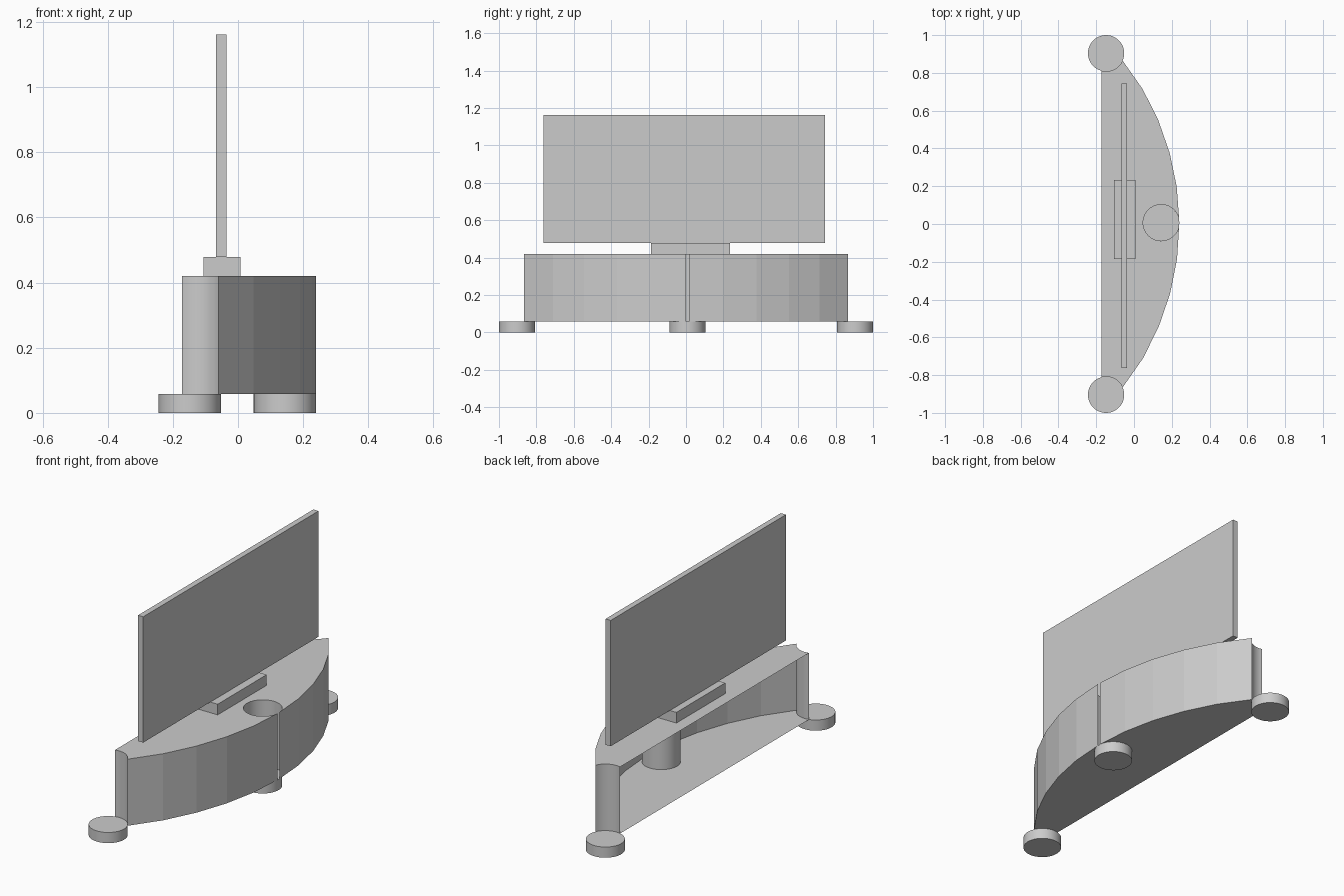
import bpy, bmesh
from math import sin, cos, asin, pi, radians

if "Cube" in bpy.data.objects:
    bpy.data.objects.remove(bpy.data.objects["Cube"])

GREY = (0.6, 0.6, 0.6, 1)
grey = bpy.data.materials.new("plain grey")
grey.use_nodes = True
grey.diffuse_color = GREY
grey.node_tree.nodes["Principled BSDF"].inputs["Base Color"].default_value = GREY

FOOT_R, FOOT_H, TOP = 0.096, 0.058, 0.42
END_X, END_Y = -0.148, 0.904          # end feet
MID_X, MID_Y = 0.144, 0.007           # front foot and bore
ARC_R, FRONT_X = 1.41, 0.24           # curved front


def finish(name, bm):
    mesh = bpy.data.meshes.new(name)
    bm.to_mesh(mesh)
    bm.free()
    mesh.materials.append(grey)
    obj = bpy.data.objects.new(name, mesh)
    bpy.context.collection.objects.link(obj)
    return obj


def box(name, x0, x1, y0, y1, z0, z1):
    bm = bmesh.new()
    bmesh.ops.create_cube(bm, size=1)
    bmesh.ops.scale(bm, vec=(x1 - x0, y1 - y0, z1 - z0), verts=bm.verts)
    bmesh.ops.translate(bm, vec=((x0 + x1) / 2, (y0 + y1) / 2, (z0 + z1) / 2), verts=bm.verts)
    return finish(name, bm)


def foot(name, x, y):
    bm = bmesh.new()
    bmesh.ops.create_cone(bm, cap_ends=True, segments=48, radius1=FOOT_R,
                          radius2=FOOT_R, depth=FOOT_H)
    bmesh.ops.translate(bm, vec=(x, y, FOOT_H / 2), verts=bm.verts)
    for f in bm.faces:
        f.smooth = len(f.verts) == 4
    return finish(name, bm)


def arc(cx, cy, r, a0, a1, n):
    return [(cx + r * cos(a0 + (a1 - a0) * i / n), cy + r * sin(a0 + (a1 - a0) * i / n))
            for i in range(n + 1)]


# Cabinet outline: scooped ends, faceted bow front, bore that breaks the front in a slit
gap = asin(0.008 / FOOT_R)
reach = asin(0.865 / ARC_R)
slit_lo, slit_hi = [asin((MID_Y + s * 0.008) / ARC_R) for s in (-1, 1)]
near_end = arc(END_X, -END_Y, FOOT_R, radians(104.5), radians(24), 10)
far_end = [(x, -y) for x, y in reversed(near_end)]
bore = arc(MID_X, MID_Y, FOOT_R, -gap, gap - 2 * pi, 40)
front_lo = arc(FRONT_X - ARC_R, 0, ARC_R, -reach, slit_lo, 5)[1:-1]
front_hi = arc(FRONT_X - ARC_R, 0, ARC_R, slit_hi, reach, 5)[1:-1]

outline, round_edge = [], []
for points, is_round in ((near_end, True), (front_lo, False), (bore, True),
                         (front_hi, False), (far_end, True)):
    outline += points
    round_edge += [is_round] * (len(points) - 1) + [False]

# Cabinet of thin sheets: floor, top and walls, open along the straight back
bm = bmesh.new()
low = [bm.verts.new((x, y, FOOT_H)) for x, y in outline]
high = [bm.verts.new((x, y, TOP)) for x, y in outline]
bm.faces.new(high)
bm.faces.new(low[::-1])
for i in range(len(outline) - 1):
    wall = bm.faces.new((low[i], low[i + 1], high[i + 1], high[i]))
    wall.smooth = round_edge[i]
finish("cabinet", bm)

# Feet
foot("foot_end_front", END_X, -END_Y)
foot("foot_end_back", END_X, END_Y)
foot("foot_middle", MID_X, MID_Y)

# Screen on its base
box("screen_base", -0.106, 0.008, -0.186, 0.234, TOP, 0.478)
box("screen_panel", -0.067, -0.036, -0.763, 0.743, 0.478, 1.162)
